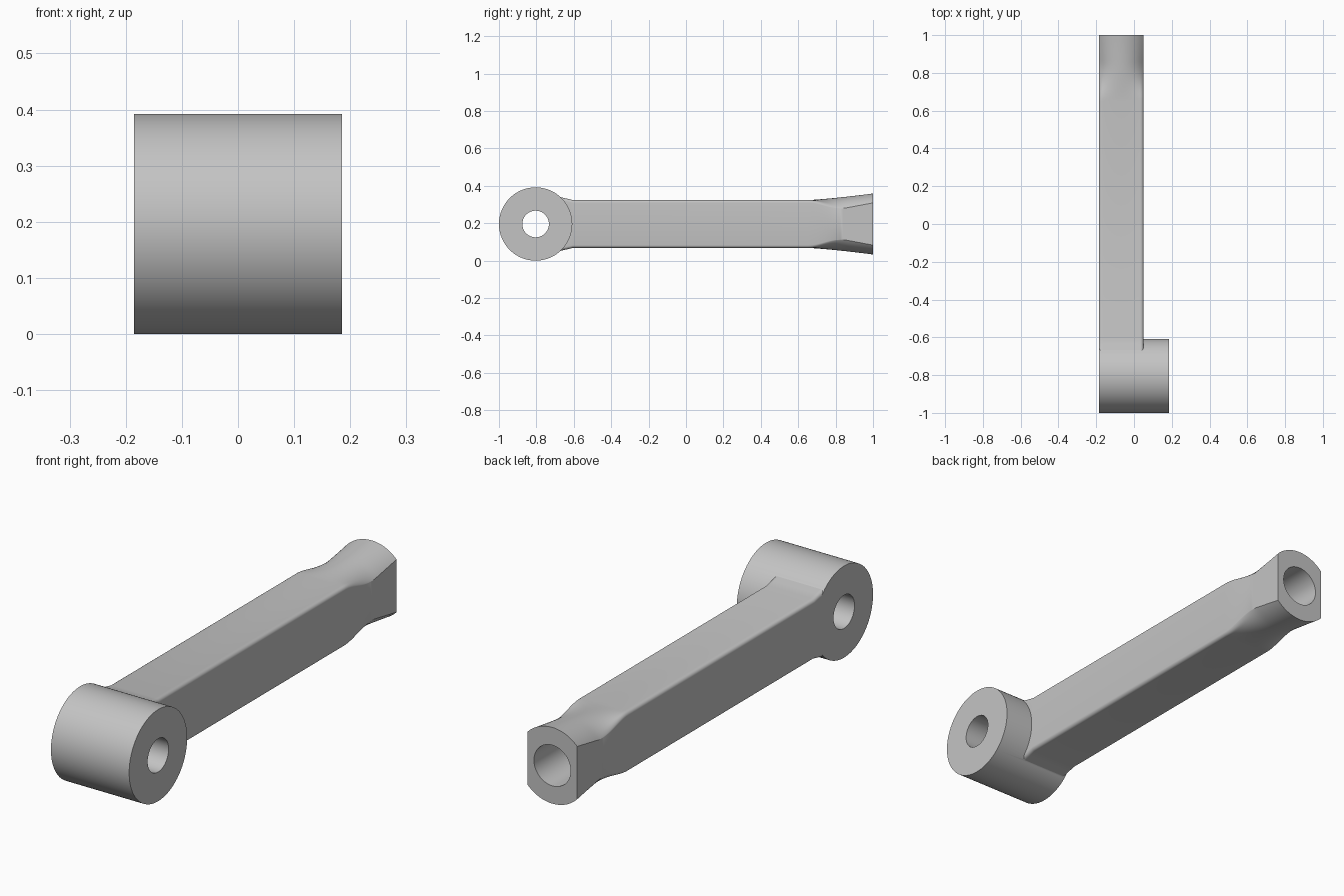
import bpy, bmesh, math
from mathutils import Matrix

if "Cube" in bpy.data.objects:
    bpy.data.objects.remove(bpy.data.objects["Cube"])

MID_Z = 0.196
ARM_X, HALF_W, ROUND = -0.0675, 0.1175, 0.015
HUB_Y, HUB_R = -0.804, 0.196

metal = bpy.data.materials.new("grey_metal")
metal.use_nodes = True
grey = (0.55, 0.55, 0.55, 1)
metal.diffuse_color = grey
metal.node_tree.nodes["Principled BSDF"].inputs["Base Color"].default_value = grey


def make_object(name, bm):
    bmesh.ops.recalc_face_normals(bm, faces=bm.faces)
    mesh = bpy.data.meshes.new(name)
    bm.to_mesh(mesh)
    bm.free()
    mesh.materials.append(metal)
    obj = bpy.data.objects.new(name, mesh)
    bpy.context.collection.objects.link(obj)
    return obj


def cylinder(name, radius, length, centre, axis, sides=96):
    bm = bmesh.new()
    bmesh.ops.create_cone(bm, cap_ends=True, segments=sides, radius1=radius,
                          radius2=radius, depth=length)
    turn = Matrix.Rotation(math.pi / 2, 4, 'Y' if axis == 'x' else 'X')
    bm.transform(Matrix.Translation(centre) @ turn)
    return make_object(name, bm)


def combine(target, other, operation):
    mod = target.modifiers.new(operation, 'BOOLEAN')
    mod.operation, mod.object, mod.solver = operation, other, 'EXACT'
    bpy.context.view_layer.objects.active = target
    bpy.ops.object.modifier_apply(modifier=mod.name)
    bpy.data.objects.remove(other)


def half_height(x, y):
    """Height of the arm above its axis: rounded bar blending to a round end."""
    t = max(0.0, (y - 0.65) / 0.35)
    r = 0.128 + 0.035 * t ** 1.3
    # fillet towards the hub
    r += max(0.0, -0.605 - y) * 0.235
    corner = max(0.0, abs(x) - (HALF_W - ROUND))
    bar = r - ROUND + math.sqrt(max(0.0, ROUND ** 2 - corner ** 2))
    arc = math.sqrt(r * r - x * x)
    s = min(1.0, t / 0.6)
    w = s * s * (3 - 2 * s)
    return bar + (arc - bar) * w


# Arm: lofted sections along y
xs = [HALF_W * math.sin(math.pi * (i / 32 - 0.5)) for i in range(33)]
stations = [-0.70, -0.67, -0.64, -0.605] + [0.65 + 0.35 * i / 24 for i in range(25)]
bm = bmesh.new()
rings = []
for y in stations:
    top = [(ARM_X + x, y, MID_Z + half_height(x, y)) for x in xs]
    bottom = [(ARM_X + x, y, MID_Z - half_height(x, y)) for x in reversed(xs)]
    rings.append([bm.verts.new(p) for p in top + bottom])
for a, b in zip(rings, rings[1:]):
    for i in range(len(a)):
        j = (i + 1) % len(a)
        bm.faces.new((a[i], a[j], b[j], b[i]))
bm.faces.new(rings[0])
bm.faces.new(rings[-1])
arm = make_object("crank_arm", bm)

# Hub, flush with the arm on one side
hub = cylinder("hub", HUB_R, 0.37, (0, HUB_Y, MID_Z), 'x')
combine(arm, hub, 'UNION')

# Cross bore through the hub and blind bore in the flared end
combine(arm, cylinder("hub_bore", 0.071, 1, (0, HUB_Y, MID_Z), 'x'), 'DIFFERENCE')
combine(arm, cylinder("end_bore", 0.087, 0.9, (ARM_X, 1, MID_Z), 'y', 64), 'DIFFERENCE')

bpy.ops.object.select_all(action='DESELECT')
arm.select_set(True)
bpy.context.view_layer.objects.active = arm
bpy.ops.object.shade_smooth_by_angle(angle=math.radians(30))
